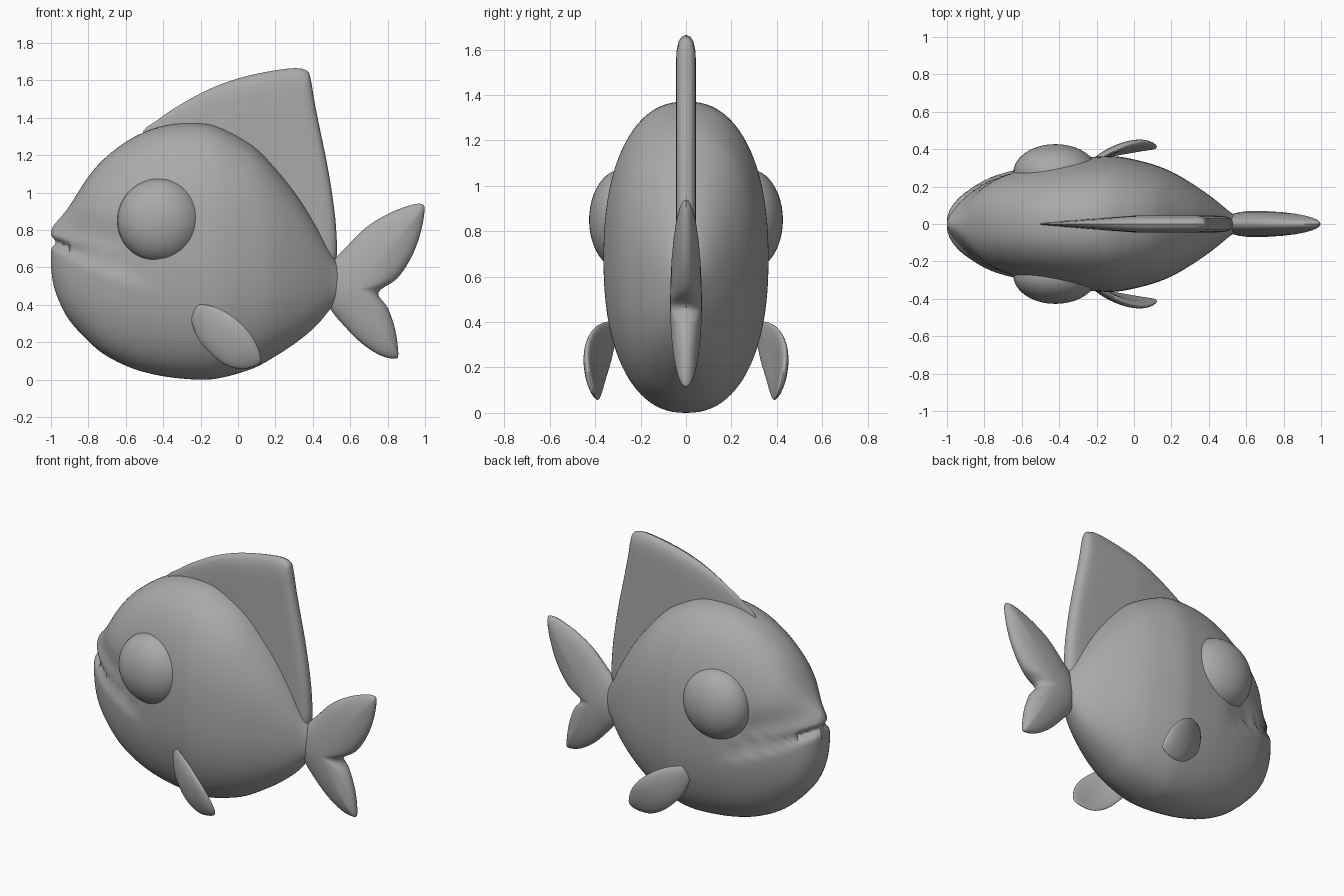
import bpy, bmesh, math

if "Cube" in bpy.data.objects:
    bpy.data.objects.remove(bpy.data.objects["Cube"])

skin = bpy.data.materials.new("grey_skin")
skin.diffuse_color = (0.4, 0.4, 0.4, 1)
skin.use_nodes = True
skin.node_tree.nodes["Principled BSDF"].inputs["Base Color"].default_value = skin.diffuse_color


def spline(pts, n, closed=False):
    """Catmull-Rom samples through points of any dimension."""
    out, m = [], len(pts)
    get = (lambda i: pts[i % m]) if closed else (lambda i: pts[max(0, min(m - 1, i))])
    for i in range(m if closed else m - 1):
        p = [get(i + k) for k in (-1, 0, 1, 2)]
        for j in range(n):
            t = j / n
            out.append([0.5 * (2 * b + (c - a) * t + (2 * a - 5 * b + 4 * c - d) * t * t
                        + (3 * b - a - 3 * c + d) * t ** 3) for a, b, c, d in zip(*p)])
    if not closed:
        out.append(list(pts[-1]))
    return out


def finish(name, bm, angle=45):
    bmesh.ops.recalc_face_normals(bm, faces=bm.faces[:])
    me = bpy.data.meshes.new(name)
    bm.to_mesh(me)
    bm.free()
    me.materials.append(skin)
    ob = bpy.data.objects.new(name, me)
    bpy.context.collection.objects.link(ob)
    bpy.ops.object.select_all(action='DESELECT')
    ob.select_set(True)
    bpy.context.view_layer.objects.active = ob
    bpy.ops.object.shade_smooth_by_angle(angle=math.radians(angle))
    return ob


def loft(bm, rings):
    for a, b in zip(rings, rings[1:]):
        n = len(a)
        for i in range(n):
            bm.faces.new((a[i], a[(i + 1) % n], b[(i + 1) % n], b[i]))


def fin(name, outline, centre, power, half, offset=lambda x, z: 0.0):
    """Pillowed plate: concentric rings from centre to outline on both sides."""
    bm = bmesh.new()
    edge = spline(outline, 4, True)
    cx, cz = centre

    def point(x, z, s, side):
        y = offset(x, z) + side * half(x, z) * math.sqrt(max(0, 1 - s ** power))
        return bm.verts.new((x, y, z))

    rim = [point(x, z, 1, 0) for x, z in edge]
    for side in (-1, 1):
        rings = [rim]
        for s in (0.985, 0.95, 0.88, 0.78, 0.62, 0.42, 0.2):
            rings.append([point(cx + (x - cx) * s, cz + (z - cz) * s, s, side) for x, z in edge])
        loft(bm, rings)
        hub, last = point(cx, cz, 0, side), rings[-1]
        for i in range(len(last)):
            bm.faces.new((last[i], last[(i + 1) % len(last)], hub))
    return finish(name, bm)


# Body: stations of x, top, bottom, half width
stations = [
    (-1.0, 0.79, 0.6, 0.03), (-0.985, 0.825, 0.5, 0.075), (-0.95, 0.865, 0.405, 0.125),
    (-0.9, 0.93, 0.315, 0.17), (-0.8, 1.085, 0.205, 0.235), (-0.7, 1.195, 0.125, 0.275),
    (-0.55, 1.3, 0.055, 0.315), (-0.38, 1.36, 0.015, 0.345), (-0.2, 1.37, 0.0, 0.36),
    (-0.08, 1.34, 0.012, 0.36), (0.08, 1.25, 0.06, 0.325), (0.2, 1.13, 0.125, 0.28),
    (0.32, 0.98, 0.205, 0.21), (0.42, 0.82, 0.29, 0.14), (0.5, 0.67, 0.385, 0.075),
    (0.56, 0.58, 0.45, 0.03)]
bm = bmesh.new()
rings, N = [], 96
for x, top, low, w in spline(stations, 5):
    mid, h = (top + low) / 2, (top - low) / 2
    mouth = 0.735 - 0.36 * (x + 1)                       # mouth line falls toward the cheek
    fade = max(0, min(1, (-0.42 - x) / 0.2))
    ring = []
    for i in range(N):
        a = 2 * math.pi * i / N
        c, s = math.cos(a), math.sin(a)
        y = w * math.copysign(abs(c) ** (2 / 2.3), c)
        z = mid + h * math.copysign(abs(s) ** (2 / 2.3), s)
        d = z - mouth
        groove = 0.03 * math.exp(-(d / 0.025) ** 2)      # crease between the lips
        above = 0.028 * math.exp(-((d - 0.12) / 0.1) ** 2)  # hollow over the jaw
        y *= 1 - fade * (groove + above) / max(w, 0.1)
        dx = 0.025 * math.exp(-(d / 0.025) ** 2) if x < -0.9 else 0
        ring.append(bm.verts.new((x + dx, y, z)))
    rings.append(ring)
loft(bm, rings)
bm.faces.new(rings[0])
bm.faces.new(rings[-1])
finish("body", bm, 60)

# Eyes: bulging ovals on each side
for side, label in ((-1, "left"), (1, "right")):
    bm = bmesh.new()
    bmesh.ops.create_uvsphere(bm, u_segments=40, v_segments=24, radius=1)
    for v in bm.verts:
        v.co = (-0.42 + v.co.x * 0.225, side * 0.275 + v.co.y * 0.152, 0.85 + v.co.z * 0.225)
    finish("eye_" + label, bm)

# Dorsal fin: tall plate thinning toward the forehead
fin("dorsal_fin",
    [(-0.5, 1.3), (-0.42, 1.395), (-0.3, 1.475), (-0.15, 1.555), (0, 1.61), (0.15, 1.645),
     (0.3, 1.665), (0.37, 1.65), (0.39, 1.6), (0.41, 1.48), (0.44, 1.33), (0.475, 1.16),
     (0.505, 0.98), (0.525, 0.8), (0.52, 0.63), (0.42, 0.55), (0.15, 0.85), (-0.2, 1.15)],
    (0.2, 1.1), 14, lambda x, z: 0.045 * max(0.15, min(1, (x + 0.6) / 0.6)))

# Tail: two lobes joined at the stalk
fin("tail_fin",
    [(0.5, 0.62), (0.57, 0.7), (0.68, 0.81), (0.8, 0.885), (0.92, 0.932), (0.985, 0.938),
     (0.997, 0.9), (0.975, 0.78), (0.925, 0.65), (0.85, 0.54), (0.75, 0.465), (0.8, 0.385),
     (0.84, 0.27), (0.857, 0.14), (0.84, 0.112), (0.76, 0.13), (0.66, 0.195), (0.57, 0.285),
     (0.49, 0.385), (0.46, 0.5)],
    (0.64, 0.48), 2, lambda x, z: 0.07)

# Side fins: tilted ovals low on the body
for side, label in ((-1, "left"), (1, "right")):
    fin("side_fin_" + label,
        [(-0.25, 0.385), (-0.2, 0.403), (-0.1, 0.38), (0, 0.315), (0.08, 0.225), (0.122, 0.12),
         (0.1, 0.075), (0, 0.058), (-0.1, 0.1), (-0.2, 0.2), (-0.245, 0.3)],
        (-0.06, 0.23), 3, lambda x, z: 0.022,
        lambda x, z: side * (0.412 + 0.33 * (x + 0.06) + 0.1 * (z - 0.23)
                             - 1.1 * (x + 0.06) ** 2 - 0.8 * (z - 0.23) ** 2))
